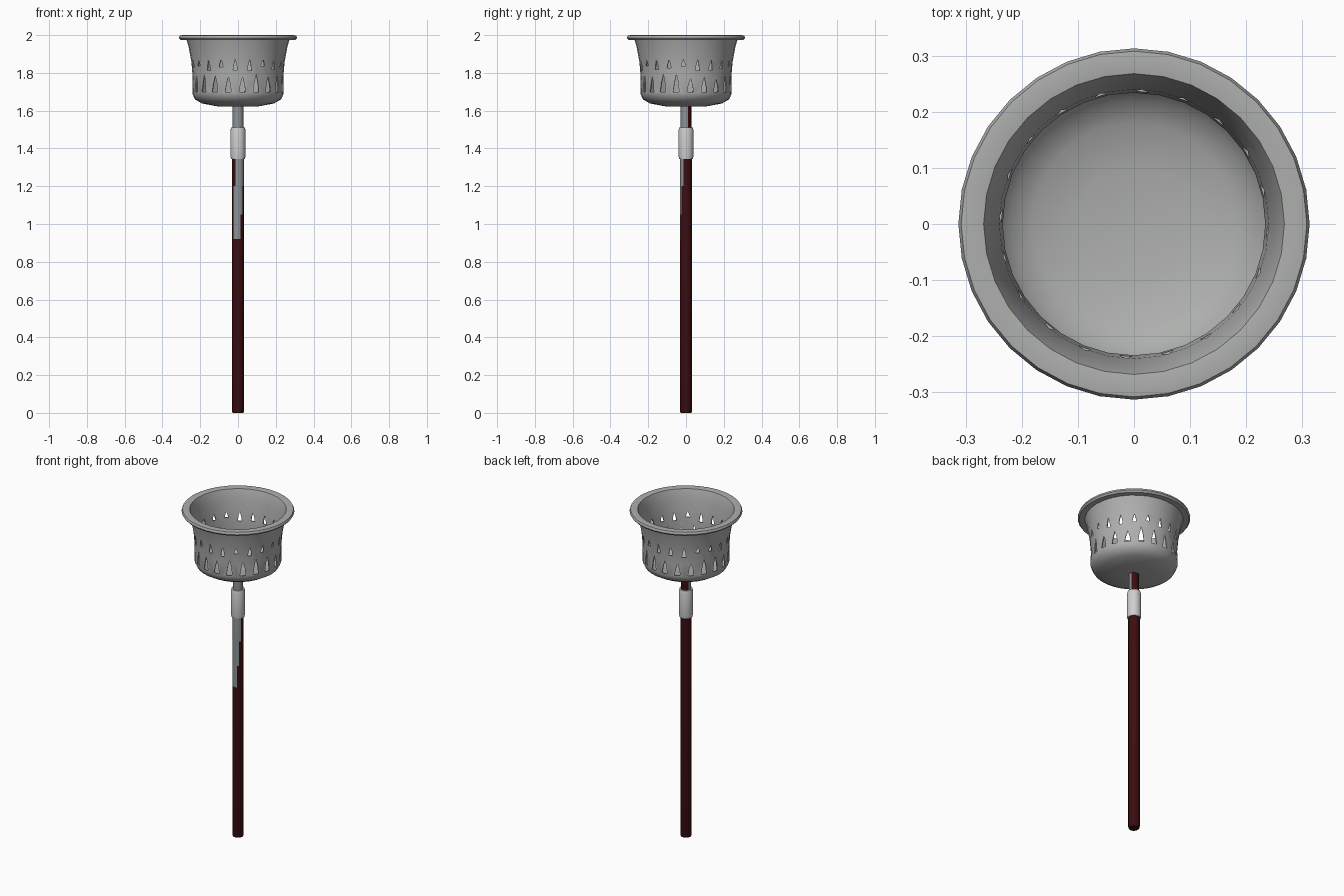
import bpy, bmesh, math, random

if "Cube" in bpy.data.objects:
    bpy.data.objects.remove(bpy.data.objects["Cube"])

random.seed(4)


def material(name, rgb):
    m = bpy.data.materials.new(name)
    m.diffuse_color = (*rgb, 1)
    m.use_nodes = True
    m.node_tree.nodes["Principled BSDF"].inputs["Base Color"].default_value = m.diffuse_color
    return m


STEEL = material("grey steel", (0.42, 0.43, 0.42))
SLEEVE = material("pale steel", (0.62, 0.62, 0.62))
WOOD = material("dark red wood", (0.045, 0.004, 0.005))
WORN = material("worn grey", (0.27, 0.29, 0.30))


def make_object(name, bm, mats):
    bmesh.ops.recalc_face_normals(bm, faces=bm.faces)
    me = bpy.data.meshes.new(name)
    bm.to_mesh(me)
    bm.free()
    ob = bpy.data.objects.new(name, me)
    for m in mats:
        me.materials.append(m)
    bpy.context.collection.objects.link(ob)
    return ob


def smooth(ob, angle=35):
    bpy.ops.object.select_all(action='DESELECT')
    ob.select_set(True)
    bpy.context.view_layer.objects.active = ob
    bpy.ops.object.shade_smooth_by_angle(angle=math.radians(angle))


def lathe(name, profile, segs, mats, rule=None):
    """Spin (radius, z) points; radius 0 closes an end with a fan."""
    bm = bmesh.new()
    rings = []
    for r, z in profile:
        if r == 0:
            rings.append([bm.verts.new((0, 0, z))] * segs)
        else:
            rings.append([bm.verts.new((r * math.cos(2 * math.pi * i / segs),
                                        r * math.sin(2 * math.pi * i / segs), z))
                          for i in range(segs)])
    for a, b in zip(rings, rings[1:]):
        for i in range(segs):
            j = (i + 1) % segs
            quad = list(dict.fromkeys((a[i], a[j], b[j], b[i])))
            f = bm.faces.new(quad)
            if rule:
                f.material_index = rule(f.calc_center_median())
    return make_object(name, bm, mats)


# Wooden pole with a worn grey streak on the front
def pole_rule(c):
    if c.z > 1.5:
        return 1 if c.y < 0.012 else 0
    if c.y > -0.008 or c.z > 1.45 or c.z < 0.92:
        return 0
    if c.z > 1.2:
        return 1 if -0.014 < c.x < 0.027 else 0
    if c.z > 1.05:
        return 1 if -0.02 < c.x < 0.021 else 0
    return 1 if -0.02 < c.x < 0.008 else 0


pole = lathe("pole", [(0, 0), (0.029, 0), (0.032, 0.01), (0.032, 0.92), (0.032, 1.05),
                      (0.032, 1.2), (0.032, 1.36), (0.028, 1.5), (0.028, 1.63), (0, 1.63)],
             16, [WOOD, WORN], pole_rule)
smooth(pole)

# Metal sleeve around the pole
sleeve = lathe("sleeve", [(0.03, 1.343), (0.037, 1.343), (0.04, 1.36), (0.04, 1.495),
                          (0.036, 1.512), (0.025, 1.512)], 18, [SLEEVE])
smooth(sleeve, 50)

# Fire basket: thin flared bowl with a rolled rim
basket = lathe("basket", [
    (0, 1.62), (0.11, 1.623), (0.19, 1.638), (0.228, 1.66), (0.242, 1.69),
    (0.24, 1.78), (0.247, 1.86), (0.262, 1.94), (0.272, 1.975), (0.305, 1.975),
    (0.313, 1.985), (0.308, 1.998), (0.29, 2.0), (0.268, 1.997), (0.262, 1.98),
    (0.252, 1.94), (0.24, 1.86), (0.234, 1.78), (0.235, 1.69), (0.22, 1.67),
    (0.18, 1.648), (0.1, 1.634), (0, 1.63)], 32, [STEEL])

# Vent holes: tall slots below, small triangles above
bm = bmesh.new()


def vent(angle, z0, z1, width):
    ca, sa = math.cos(angle), math.sin(angle)
    w = width / 2
    shape = [(-w, z0), (w, z0), (w * 0.75, z0 + (z1 - z0) * 0.5), (w * 0.1, z1),
             (-w * 0.6, z0 + (z1 - z0) * 0.5)]
    ends = [[bm.verts.new((r * ca - t * sa, r * sa + t * ca, z)) for t, z in shape]
            for r in (0.2, 0.3)]
    bm.faces.new(ends[0])
    bm.faces.new(ends[1])
    n = len(shape)
    for i in range(n):
        j = (i + 1) % n
        bm.faces.new((ends[0][i], ends[0][j], ends[1][j], ends[1][i]))


COUNT = 20
for k in range(COUNT):
    a = 2 * math.pi * (k + 0.3) / COUNT
    vent(a, 1.7, 1.765 + random.uniform(0, 0.03), 0.032)
    vent(a + math.pi / COUNT, 1.81 + random.uniform(0, 0.03), 1.87, 0.022)

cutter = make_object("vent_cutter", bm, [STEEL])
cutter.hide_render = True
mod = basket.modifiers.new("vents", 'BOOLEAN')
mod.operation = 'DIFFERENCE'
mod.solver = 'EXACT'
mod.object = cutter
bpy.context.view_layer.objects.active = basket
bpy.ops.object.modifier_apply(modifier=mod.name)
bpy.data.objects.remove(cutter)
smooth(basket)
